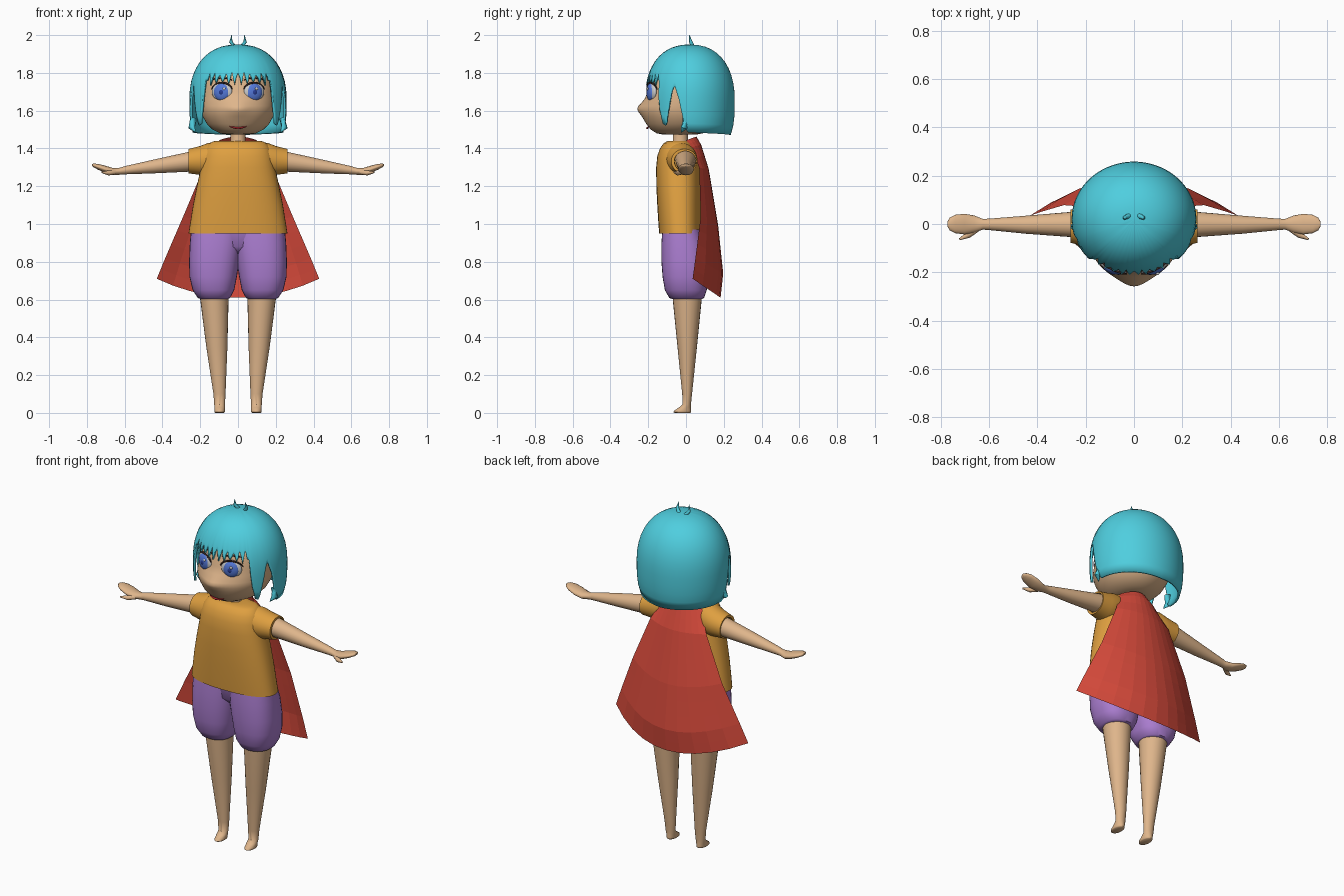
import bpy, bmesh, math
from mathutils import Vector


def material(name, r, g, b):
    m = bpy.data.materials.new(name)
    m.diffuse_color = [(c / 255) ** 2.2 for c in (r, g, b)] + [1]
    return m


SKIN = material("skin", 222, 180, 138)
HAIR = material("hair", 80, 205, 222)
SHIRT = material("shirt", 222, 158, 66)
SHORTS = material("shorts", 170, 125, 208)
CAPE = material("cape", 215, 76, 62)
WHITE = material("white", 240, 240, 240)
BLUE = material("blue", 85, 120, 215)
NAVY = material("navy", 45, 65, 150)
DARK = material("dark", 60, 42, 38)
RED = material("red", 190, 50, 55)


def finish(name, bm, mat, angle=50):
    bmesh.ops.recalc_face_normals(bm, faces=bm.faces)
    me = bpy.data.meshes.new(name)
    bm.to_mesh(me)
    bm.free()
    me.materials.append(mat)
    ob = bpy.data.objects.new(name, me)
    bpy.context.collection.objects.link(ob)
    if angle:
        bpy.ops.object.select_all(action='DESELECT')
        bpy.context.view_layer.objects.active = ob
        ob.select_set(True)
        bpy.ops.object.shade_smooth_by_angle(angle=math.radians(angle))
    return ob


def skin_rings(bm, rings, closed=True):
    for a, b in zip(rings, rings[1:]):
        n = len(a)
        for i in range(n if closed else n - 1):
            j = (i + 1) % n
            bm.faces.new((a[i], a[j], b[j], b[i]))


def interp(table, t):
    for a, b in zip(table, table[1:]):
        if t <= b[0]:
            k = (t - a[0]) / (b[0] - a[0])
            return [p + (q - p) * k for p, q in zip(a[1:], b[1:])]
    return list(table[-1][1:])


def loft(name, sections, mat, axis='z', side=1, e=2.0, n=32, caps=True, warp=None):
    """Each section is (position along axis, min and max of both cross directions)."""
    bm = bmesh.new()
    rings = []
    for p, u0, u1, v0, v1 in sections:
        ring = []
        for i in range(n):
            a = 2 * math.pi * i / n
            c, s = math.cos(a), math.sin(a)
            u = (u0 + u1) / 2 + (u1 - u0) / 2 * math.copysign(abs(c) ** (2 / e), c)
            v = (v0 + v1) / 2 + (v1 - v0) / 2 * math.copysign(abs(s) ** (2 / e), s)
            co = Vector((u, v, p) if axis == 'z' else (p, u, v))
            if warp:
                co = warp(co)
            co.x *= side
            ring.append(bm.verts.new(co))
        rings.append(ring)
    skin_rings(bm, rings)
    if caps:
        bm.faces.new(rings[0])
        bm.faces.new(rings[-1])
    return finish(name, bm, mat)


def tube(name, pts, radii, mat, n=8):
    """Tapered tube along a few points."""
    bm = bmesh.new()
    rings = []
    pts = [Vector(p) for p in pts]
    for i, (p, r) in enumerate(zip(pts, radii)):
        d = pts[min(i + 1, len(pts) - 1)] - pts[max(i - 1, 0)]
        q = d.to_track_quat('Z', 'Y')
        rings.append([bm.verts.new(p + q @ Vector((r * math.cos(k * 2 * math.pi / n),
                      r * math.sin(k * 2 * math.pi / n), 0))) for k in range(n)])
    skin_rings(bm, rings)
    bm.faces.new(rings[0])
    bm.faces.new(rings[-1])
    return finish(name, bm, mat)


def ball(name, loc, size, mat, turn=0):
    bm = bmesh.new()
    bmesh.ops.create_uvsphere(bm, u_segments=24, v_segments=14, radius=1)
    ob = finish(name, bm, mat)
    ob.location, ob.scale, ob.rotation_euler = loc, size, (0, 0, turn)


# Head with pointed nose
def nose(co):
    if co.y < 0:
        co.y -= 0.022 * math.exp(-(co.x / 0.06) ** 2 - ((co.z - 1.61) / 0.035) ** 2)
    return co


loft("head", [(1.473, -.06, .06, -.12, .05), (1.48, -.095, .095, -.155, .09),
              (1.5, -.135, .135, -.187, .13), (1.53, -.165, .165, -.21, .165),
              (1.57, -.187, .187, -.228, .185), (1.595, -.195, .195, -.235, .192),
              (1.61, -.198, .198, -.236, .197), (1.625, -.2, .2, -.233, .2),
              (1.66, -.203, .203, -.217, .205), (1.7, -.203, .203, -.203, .207),
              (1.76, -.198, .198, -.193, .205), (1.82, -.175, .175, -.165, .185),
              (1.88, -.12, .12, -.11, .135), (1.91, -.05, .05, -.04, .07)],
     SKIN, n=64, warp=nose)
loft("neck", [(1.38, -.05, .05, -.085, .02), (1.44, -.04, .04, -.07, .01),
              (1.5, -.04, .04, -.07, .01)], SKIN)

# Hair shell: bottom edge height varies with the angle from the front
EDGE = [(44, 1.76), (47, 1.62), (52, 1.53), (57, 1.52), (62, 1.62), (67, 1.72),
        (70, 1.73), (76, 1.66), (83, 1.52), (87, 1.485), (180, 1.47)]


def hair_point(a, z):
    if z > 1.65:
        f = max(0, 1 - ((z - 1.65) / .3) ** 2.3) ** (1 / 2.3)
    else:
        f = 1 - .09 * ((1.65 - z) / .18) ** 3
    return (.258 * f * math.sin(a), .02 - .238 * f * math.cos(a), z)


bm = bmesh.new()
rows, cols = 16, 180
rings = [[] for _ in range(rows)]
for i in range(cols):
    deg = i * 360 / cols
    d = min(deg, 360 - deg)
    if d < 44:
        low = 1.745 + .055 * abs((d % 8) - 4) / 4 + .01 * math.sin(d)
    else:
        low = interp(EDGE, d)[0]
    for r in range(rows):
        t = (r + .15) / (rows - .85)
        z = 1.95 - (1.95 - low) * (1 - math.cos(t * math.pi / 2))
        rings[r].append(bm.verts.new(hair_point(math.radians(deg), z)))
skin_rings(bm, rings)
bm.faces.new(rings[0])
hair = finish("hair", bm, HAIR)
mod = hair.modifiers.new("thickness", 'SOLIDIFY')
mod.thickness, mod.offset = .012, -1

for s in (-1, 1):
    # Top tufts and curled hair tips
    tube("hair_tuft", [(s * .02, .035, 1.94), (s * .038, .025, 1.965), (s * .034, .018, 2.0)],
         [.011, .009, .001], HAIR)
    tube("hair_tip", [(s * .235, .0, 1.56), (s * .245, -.01, 1.51), (s * .225, -.025, 1.485)],
         [.018, .018, .002], HAIR)

    # Eyes, lashes and brows
    ball("eye_white", (s * .085, -.181, 1.7), (.057, .02, .05), WHITE, s * .35)
    ball("iris", (s * .086, -.188, 1.698), (.044, .019, .046), BLUE, s * .3)
    ball("pupil", (s * .086, -.193, 1.698), (.02, .0165, .022), NAVY, s * .3)
    ball("eye_glint", (s * .086 + .012, -.205, 1.716), (.008, .006, .008), WHITE, s * .3)
    lash, brow = [], []
    for k in range(9):
        a = math.pi * (.08 + .84 * k / 8)
        x = .085 + .057 * math.cos(a)
        y = -.203 * math.sqrt(1 - (x / .203) ** 2)
        lash.append((s * x, y - .006, 1.702 + .046 * math.sin(a)))
        brow.append((s * x, y + .006, 1.755 + .018 * math.sin(a)))
    taper = [.002, .004, .005, .005, .005, .005, .005, .004, .002]
    tube("eyelash", lash, taper, DARK)
    tube("eyebrow", brow, [t * .7 for t in taper], DARK)

    # Arm with mitten hand, and thumb
    loft("arm", [(.15, -.06, .055, 1.29, 1.4), (.26, -.054, .05, 1.277, 1.382),
                 (.45, -.04, .034, 1.268, 1.34), (.6, -.025, .022, 1.263, 1.306),
                 (.625, -.023, .021, 1.261, 1.298), (.66, -.036, .035, 1.258, 1.296),
                 (.7, -.043, .042, 1.27, 1.308), (.74, -.038, .038, 1.287, 1.318),
                 (.762, -.026, .026, 1.299, 1.32), (.772, -.01, .01, 1.307, 1.318)],
         SKIN, axis='x', side=s, n=24)
    tube("thumb", [(s * .65, -.022, 1.274), (s * .685, -.045, 1.27), (s * .722, -.063, 1.274)],
         [.012, .013, .004], SKIN)

    # Sleeve with turned-in hem
    loft("sleeve", [(.12, -.11, .05, 1.27, 1.432), (.16, -.105, .06, 1.255, 1.428),
                    (.2, -.093, .06, 1.26, 1.413), (.262, -.078, .06, 1.268, 1.397),
                    (.262, -.062, .054, 1.277, 1.386), (.235, -.06, .053, 1.28, 1.386)],
         SHIRT, axis='x', side=s, caps=False)

    # Puffed leg of the shorts
    loft("shorts_leg", [(.602, .058, .195, -.07, .08), (.608, .042, .213, -.088, .096),
                        (.65, .02, .24, -.112, .11), (.72, .006, .257, -.124, .118),
                        (.8, -.006, .259, -.13, .118), (.9, -.02, .255, -.13, .1),
                        (.97, -.03, .248, -.125, .075)], SHORTS, side=s, e=2.4)

    # Leg and small wedge foot
    loft("leg", [(.68, .047, .208, -.075, .09), (.6, .05, .2, -.07, .083),
                 (.35, .056, .168, -.045, .058), (.1, .066, .13, -.02, .032),
                 (.045, .069, .126, -.018, .026), (.03, .069, .125, -.036, .026),
                 (.012, .069, .125, -.062, .027), (.004, .07, .124, -.066, .027),
                 (0, .074, .12, -.06, .022)], SKIN, side=s, n=24)

# Mouth
tube("mouth", [(-.045, -.196, 1.516), (-.022, -.203, 1.51), (0, -.205, 1.508),
               (.022, -.203, 1.51), (.045, -.196, 1.516)], [.002, .005, .006, .005, .002], RED)

# Shirt body and hips
loft("shirt", [(.95, -.262, .262, -.142, .085), (1.0, -.254, .254, -.146, .084),
               (1.1, -.238, .238, -.152, .082), (1.2, -.218, .218, -.157, .08),
               (1.3, -.196, .196, -.158, .075), (1.36, -.185, .185, -.152, .066),
               (1.4, -.172, .172, -.138, .052), (1.428, -.152, .152, -.118, .034),
               (1.438, -.13, .13, -.1, .02), (1.44, -.05, .05, -.08, .01)],
     SHIRT, e=2.4, n=48)
loft("shorts_hips", [(.84, -.1, .1, -.07, .07), (.88, -.2, .2, -.108, .09),
                     (.97, -.245, .245, -.122, .075)], SHORTS, e=2.4)

# Flared cape sheet: (height fraction, half width, centre y, edge y)
SHAPE = [(0, .1, .055, 0), (.05, .127, .08, .03), (.2, .182, .12, .07),
         (.55, .29, .17, .078), (.85, .385, .197, .05), (1, .43, .183, .035)]
bm = bmesh.new()
rings = []
for v in (0, .025, .05, .12, .2, .37, .55, .65, .75, .85, .93, 1):
    w, yc, ye = interp(SHAPE, v)
    ring = []
    for k in range(-5, 6):
        u = k / 5
        top, low = 1.463 - .02 * u * u, .61 + .1 * u * u
        ring.append(bm.verts.new((w * u, yc + (ye - yc) * u * u, top + (low - top) * v)))
    rings.append(ring)
skin_rings(bm, rings, closed=False)
finish("cape", bm, CAPE, angle=0)
